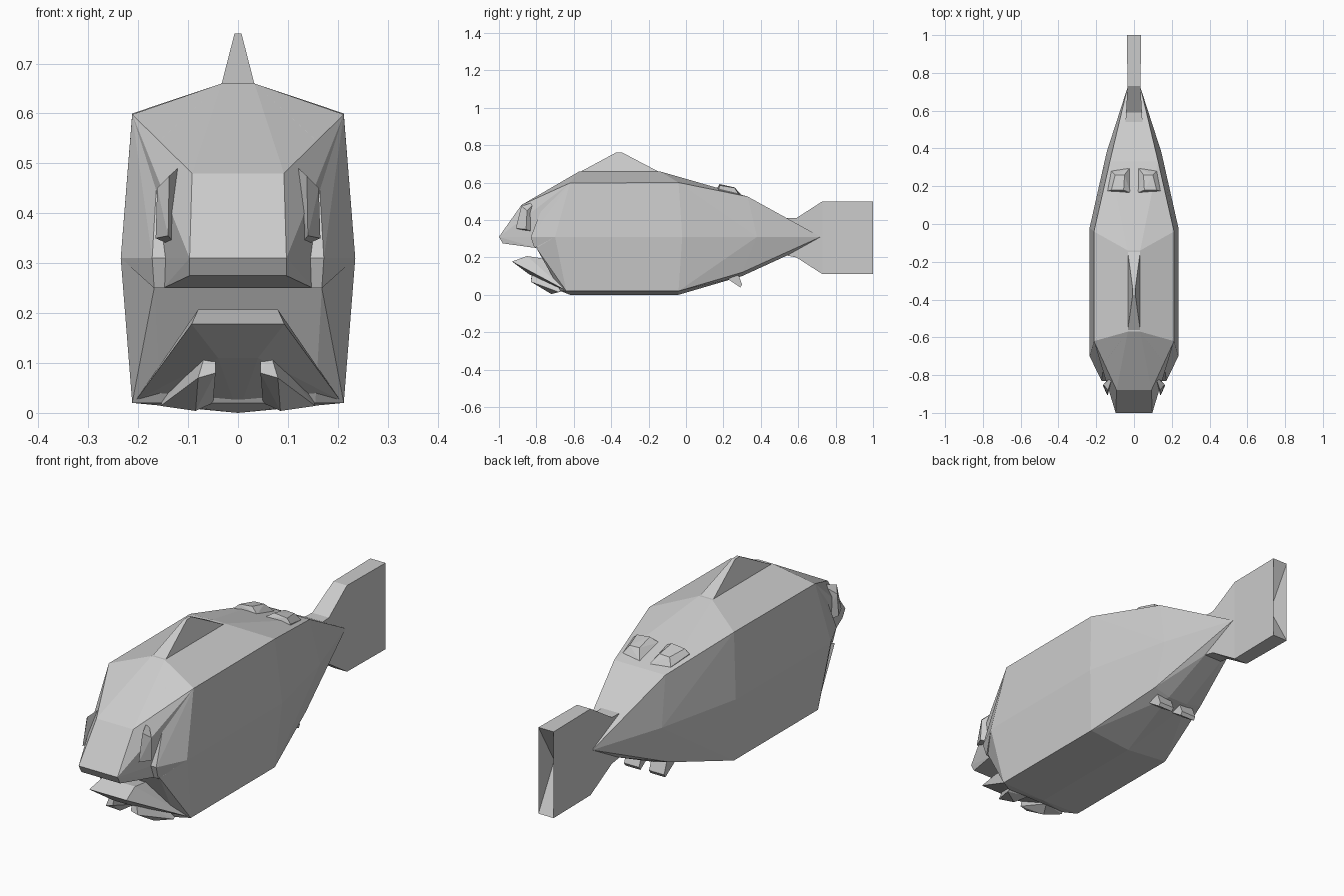
import bpy, bmesh


def finish(name, bm):
    bmesh.ops.recalc_face_normals(bm, faces=bm.faces)
    me = bpy.data.meshes.new(name)
    bm.to_mesh(me)
    bm.free()
    ob = bpy.data.objects.new(name, me)
    bpy.context.collection.objects.link(ob)
    return ob


def faceted(name, half, pair=False):
    """Faceted solid around half-side points, mirrored in x (one solid, or two)."""
    left = [(-x, y, z) for x, y, z in half]
    bm = bmesh.new()
    for group in ([half, left] if pair else [half + left]):
        vs = [bm.verts.new(p) for p in dict.fromkeys(group)]
        res = bmesh.ops.convex_hull(bm, input=vs)
        junk = set(res["geom_interior"]) | set(res["geom_unused"])
        bmesh.ops.delete(bm, geom=[g for g in junk if isinstance(g, bmesh.types.BMVert)],
                         context='VERTS')
    bmesh.ops.dissolve_limit(bm, angle_limit=0.01, verts=bm.verts, edges=bm.edges)
    return finish(name, bm)


# Torso: flanks, back, belly and the wall behind the mouth
faceted("torso", [
    (.212, -.62, .598), (.212, -.04, .60), (.128, .33, .525), (.045, .54, .41),
    (.235, -.70, .31), (.235, -.02, .31), (.145, .38, .31), (.035, .72, .31),
    (.212, -.64, .02), (.212, -.04, .02), (.13, .30, .12), (.045, .54, .21),
    (0, -.62, 0), (0, -.04, 0), (0, .20, .075), (.05, .30, .10),
    (.033, -.57, .66), (.033, -.14, .66), (0, -.04, .62),
    (.168, -.80, .25), (.155, -.67, .02)])

# Crest on the back
faceted("dorsal_crest", [
    (.034, -.57, .655), (.034, -.14, .655), (.007, -.375, .76), (.007, -.34, .76)])

# Gill covers and forehead behind the cheeks
faceted("gill_cover", [
    (.212, -.62, .598), (.235, -.70, .31), (.033, -.57, .66),
    (.158, -.737, .545), (.172, -.83, .31), (.168, -.81, .25)])

# Snout with upper lip
faceted("snout", [
    (.092, -.88, .48), (.097, -1, .31), (.097, -.98, .275),
    (.158, -.737, .545), (.148, -.82, .31), (.15, -.80, .25),
    (.212, -.62, .598), (.033, -.57, .66)])

# Eyes set in the cheeks
faceted("eyes", [
    (.162, -.85, .45), (.165, -.855, .35), (.138, -.88, .475), (.14, -.91, .355),
    (.11, -.80, .50), (.12, -.80, .33)], pair=True)

# Lower jaw
faceted("lower_jaw", [
    (.093, -.93, .178), (.08, -.85, .207), (.04, -.84, .11),
    (.205, -.645, .025), (0, -.62, 0), (.075, -.74, .19)])

# Fins under the chin
faceted("chin_fins", [
    (.045, -.82, .12), (.065, -.82, .12), (.045, -.83, .08), (.08, -.83, .07),
    (.085, -.72, .004), (.155, -.68, .014), (.15, -.66, .03), (.05, -.66, .02)],
    pair=True)

# Small plates on the rear of the back
faceted("back_plates", [
    (.025, .30, .50), (.12, .28, .50), (.14, .175, .52), (.02, .165, .52),
    (.025, .295, .535), (.12, .28, .54), (.14, .175, .565), (.02, .165, .57),
    (.055, .18, .592), (.12, .18, .585), (.10, .26, .572), (.05, .26, .574)], pair=True)

# Small fins on the rear of the belly
faceted("belly_fins", [
    (x, y, z) for x in (.025, .10)
    for y, z in ((.21, .10), (.23, .08), (.29, .04), (.30, .055), (.275, .12))], pair=True)

# Tail: forked profile with a little thickness, wider at the root
profile = [(.54, .21, .045), (.59, .20, .042), (.73, .11, .034), (1, .11, .038),
           (.89, .31, .036), (1, .50, .038), (.73, .50, .034), (.59, .41, .042),
           (.54, .41, .045)]
bm = bmesh.new()
sides = [[bm.verts.new((s * w, y, z)) for y, z, w in profile] for s in (-1, 1)]
caps = [bm.faces.new(side) for side in sides]
for i in range(len(profile)):
    j = (i + 1) % len(profile)
    bm.faces.new((sides[0][i], sides[0][j], sides[1][j], sides[1][i]))
bmesh.ops.triangulate(bm, faces=caps)
finish("tail_fin", bm)
